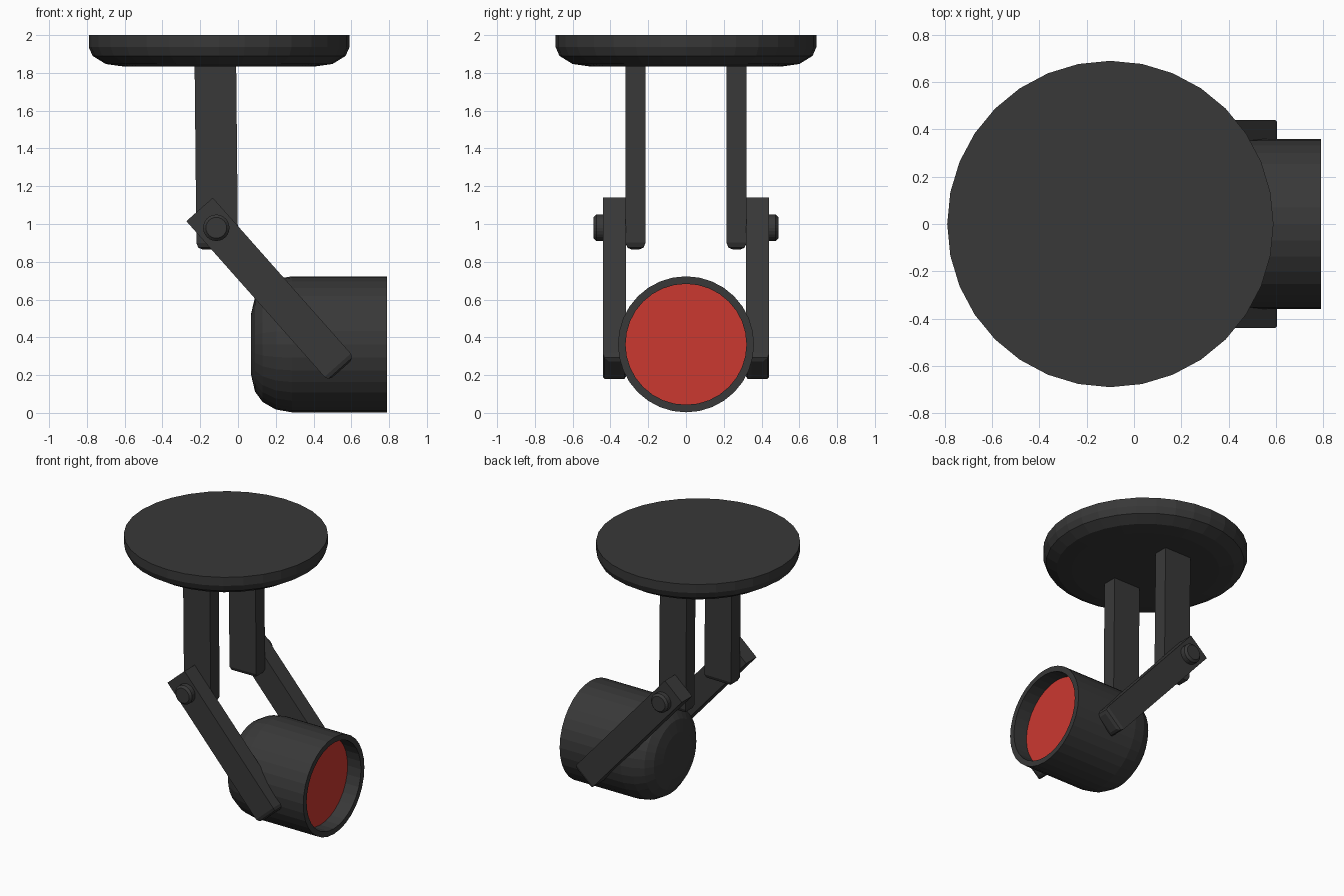
import bpy, bmesh, math
from mathutils import Matrix, Vector

if "Cube" in bpy.data.objects:
    bpy.data.objects.remove(bpy.data.objects["Cube"])


def material(name, rgb):
    m = bpy.data.materials.new(name)
    m.diffuse_color = (*rgb, 1)
    m.use_nodes = True
    m.node_tree.nodes["Principled BSDF"].inputs["Base Color"].default_value = m.diffuse_color
    return m


DARK = material("dark_grey", (0.04, 0.04, 0.04))
RED = material("red_lens", (0.6, 0.04, 0.03))


def finish(name, bm, mat=DARK, fix_normals=True):
    if fix_normals:
        bmesh.ops.recalc_face_normals(bm, faces=bm.faces[:])
    me = bpy.data.meshes.new(name)
    bm.to_mesh(me)
    bm.free()
    me.materials.append(mat)
    ob = bpy.data.objects.new(name, me)
    bpy.context.collection.objects.link(ob)
    return ob


def lathe(name, profile, matrix, sides=32, cap_end=True):
    """Spin (radius, height) points around local z; cap the ends with n-gons."""
    bm = bmesh.new()
    rings = []
    for r, h in profile:
        angles = [2 * math.pi * i / sides for i in range(sides)]
        rings.append([bm.verts.new(matrix @ Vector((r * math.cos(a), r * math.sin(a), h)))
                      for a in angles])
    for lo, hi in zip(rings, rings[1:]):
        for i in range(sides):
            j = (i + 1) % sides
            bm.faces.new((lo[i], lo[j], hi[j], hi[i]))
    bm.faces.new(rings[0][::-1])
    if cap_end:
        bm.faces.new(rings[-1])
    return finish(name, bm, fix_normals=False)


def arm(name, top, bottom, width, y0, y1, bevel):
    """Bar between two (x, z) points with its lower end rounded."""
    a, b = Vector((top[0], 0, top[1])), Vector((bottom[0], 0, bottom[1]))
    up = (a - b).normalized()
    side = Vector((up.z, 0, -up.x))
    bm = bmesh.new()
    ends = []
    for p in (a, b):
        ends.append([bm.verts.new(p + side * s * width / 2 + Vector((0, y, 0)))
                     for s, y in ((-1, y0), (1, y0), (1, y1), (-1, y1))])
    t, l = ends
    bm.faces.new(t)
    low = bm.faces.new(l)
    for i in range(4):
        j = (i + 1) % 4
        bm.faces.new((t[i], t[j], l[j], l[i]))
    bmesh.ops.recalc_face_normals(bm, faces=bm.faces[:])
    bmesh.ops.bevel(bm, geom=list(low.edges), offset=bevel, segments=2,
                    profile=0.5, affect='EDGES')
    return finish(name, bm)


# Ceiling plate
lathe("ceiling_plate",
      [(0.50, 1.833), (0.60, 1.847), (0.67, 1.89), (0.69, 1.936), (0.69, 2.0)],
      Matrix.Translation((-0.1, 0, 0)))

# Paired hangers, yoke arms and pivot bolts
for label, s in (("front", -1), ("back", 1)):
    arm(f"{label}_hanger", (-0.12, 1.87), (-0.11, 0.865), 0.22, s * 0.215, s * 0.32, 0.035)
    arm(f"{label}_yoke_arm", (-0.2035, 1.077), (0.5475, 0.230), 0.187, s * 0.318, s * 0.44, 0.03)
    lathe(f"{label}_pivot_bolt",
          [(0.07, 0.30), (0.07, 0.475), (0.055, 0.49)],
          Matrix.Translation((-0.115, 0, 0.98)) @ Matrix.Rotation(-s * math.pi / 2, 4, 'X'), 24)

# Lamp housing: rounded back, open rim and recess, pointing along +x
along_x = Matrix.Translation((0, 0, 0.363)) @ Matrix.Rotation(math.pi / 2, 4, 'Y')
lathe("lamp_housing",
      [(0.165, 0.07), (0.25, 0.09), (0.305, 0.13), (0.345, 0.20), (0.36, 0.285),
       (0.36, 0.79), (0.32, 0.79), (0.32, 0.68)], along_x, cap_end=False)

# Red lens set back inside the rim
bm = bmesh.new()
bmesh.ops.create_circle(bm, cap_ends=True, segments=32, radius=0.32,
                        matrix=along_x @ Matrix.Translation((0, 0, 0.68)))
for f in bm.faces:
    f.normal_update()
    if f.normal.x < 0:
        f.normal_flip()
finish("lens", bm, RED, fix_normals=False)
